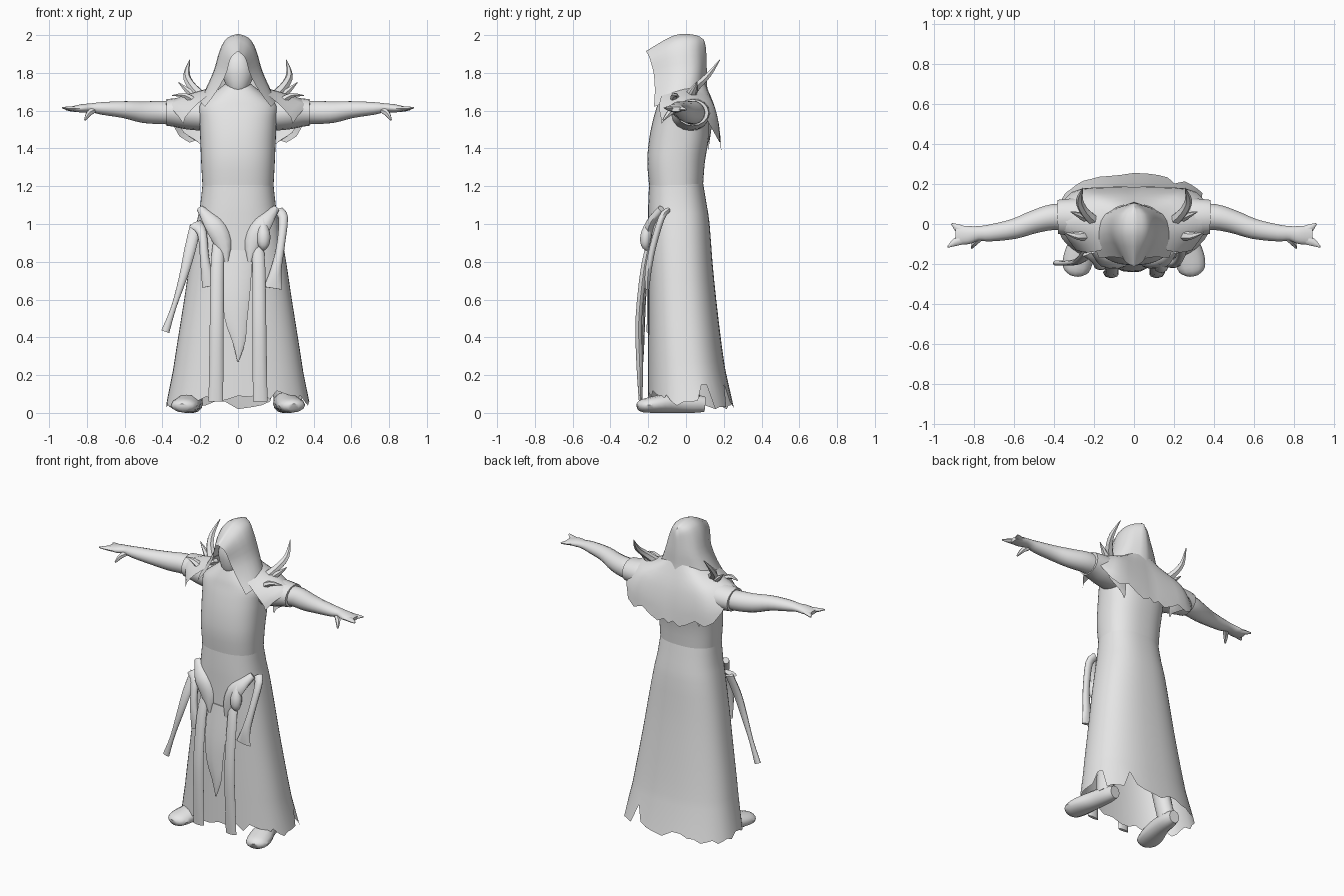
import bpy, bmesh, math, random
from mathutils import Vector

random.seed(4)
cloth = bpy.data.materials.new("plain_grey")
cloth.diffuse_color = (0.8, 0.8, 0.8, 1)


def spline(pts, k):
    """Smoothly resample a list of equal-length tuples, k steps per span."""
    out = []
    for i in range(len(pts) - 1):
        p0, p1, p2, p3 = (pts[max(i - 1, 0)], pts[i], pts[i + 1], pts[min(i + 2, len(pts) - 1)])
        for s in range(k):
            t = s / k
            out.append(tuple(0.5 * (2 * b + (c - a) * t + (2 * a - 5 * b + 4 * c - d) * t * t
                                    + (3 * b - a - 3 * c + d) * t ** 3)
                             for a, b, c, d in zip(p0, p1, p2, p3)))
    return out + [tuple(pts[-1])]


def skin(name, rows, closed=True, caps=False, mirror=False, angle=50):
    """Mesh from rows of points, optionally closed round, capped and mirrored."""
    bm = bmesh.new()
    vr = [[bm.verts.new(p) for p in row] for row in rows]
    n = len(vr[0])
    for a, b in zip(vr, vr[1:]):
        for i in range(n if closed else n - 1):
            j = (i + 1) % n
            bm.faces.new((a[i], a[j], b[j], b[i]))
    if caps:
        bm.faces.new(vr[0])
        bm.faces.new(vr[-1])
    bmesh.ops.remove_doubles(bm, verts=bm.verts, dist=1e-5)
    bmesh.ops.recalc_face_normals(bm, faces=bm.faces)
    me = bpy.data.meshes.new(name)
    bm.to_mesh(me)
    bm.free()
    me.materials.append(cloth)
    for p in me.polygons:
        p.use_smooth = True
    me.set_sharp_from_angle(angle=math.radians(angle))
    ob = bpy.data.objects.new(name, me)
    bpy.context.collection.objects.link(ob)
    if mirror:
        ob.modifiers.new("mirror", "MIRROR")
    return ob


def ring(z, rx, yf, yb, n=48, e=2.4):
    """Rounded horizontal section between a front and a back y."""
    pts = []
    for i in range(n):
        a = 2 * math.pi * i / n
        c, s = math.cos(a), math.sin(a)
        pts.append((rx * math.copysign(abs(c) ** (2 / e), c),
                    (yf + yb) / 2 + (yb - yf) / 2 * math.copysign(abs(s) ** (2 / e), s), z))
    return pts


def tube(name, path, axis=(1, 0, 0), n=10, k=3, mirror=False):
    """Tube along (x, y, z, half width on axis, half thickness)."""
    path = spline(path, k)
    rows = []
    for i, p in enumerate(path):
        t = (Vector(path[min(i + 1, len(path) - 1)][:3]) - Vector(path[max(i - 1, 0)][:3])).normalized()
        w = Vector(axis)
        w = (w - t * w.dot(t)).normalized()
        h = t.cross(w)
        rows.append([Vector(p[:3]) + w * max(p[3], .002) * math.cos(2 * math.pi * j / n)
                     + h * max(p[4], .002) * math.sin(2 * math.pi * j / n) for j in range(n)])
    return skin(name, rows, caps=True, mirror=mirror)


def sheet(name, rows, k=3, jag=0.0):
    """Smooth half sheet mirrored over x, with an optional ragged last row."""
    grid = [spline(r, k) for r in rows]
    grid = [list(c) for c in zip(*[spline(list(col), k) for col in zip(*grid)])]
    if jag:
        grid[-1] = [(x, y, z + random.uniform(-jag, jag)) for x, y, z in grid[-1]]
    return skin(name, grid, closed=False, mirror=True)


# Robe skirt, open below, with a torn hem that is slit deeper at the back
profile = [(1.22, .187, -.195, .09), (1.1, .2, -.2, .11), (1.0, .22, -.2, .125),
           (.8, .255, -.2, .14), (.6, .285, -.2, .16), (.35, .325, -.2, .19), (.22, .345, -.2, .21)]
rows = [ring(*p) for p in spline(profile, 2)]
low = ring(0.02, .385, -.2, .255)
hem = []
for i, (a, b) in enumerate(zip(rows[-1], low)):
    back = b[1] > .08
    f = random.uniform(.75, 1.0) if not back else random.choice((.95, 1.0, .9, .35, .8))
    if not back and b[1] < -.1:
        f = random.uniform(.5, .8)
    hem.append(tuple(Vector(a).lerp(Vector(b), f)))
skin("robe_skirt", rows + [hem])

# Torso and neck
profile = [(1.2, .188, -.195, .09), (1.33, .195, -.205, .1), (1.45, .2, -.195, .12),
           (1.55, .205, -.175, .12), (1.62, .21, -.155, .12), (1.67, .16, -.14, .1), (1.74, .07, -.11, .06)]
skin("torso", [ring(*p) for p in spline(profile, 3)], caps=True)

# Short sleeves, arms and hands
tube("sleeve", [(.14, .02, 1.57, .1, .08), (.26, .03, 1.585, .1, .085), (.34, .035, 1.59, .09, .075),
                (.38, .035, 1.59, .085, .07)], (0, 1, 0), 16, mirror=True)
tube("arm", [(.3, .03, 1.585, .07, .06), (.4, .035, 1.59, .065, .063), (.5, .01, 1.592, .057, .058),
             (.6, -.025, 1.605, .05, .046), (.72, -.045, 1.612, .042, .034), (.78, -.047, 1.615, .036, .024),
             (.83, -.055, 1.612, .046, .022), (.89, -.055, 1.608, .045, .012)], (0, 1, 0), 14, mirror=True)
tube("outer_finger", [(.85, -.075, 1.61, .025, .015), (.89, -.09, 1.612, .02, .012),
                      (.93, -.115, 1.615, .004, .004)], (0, 1, 0), 6, mirror=True)
tube("inner_finger", [(.85, -.035, 1.61, .025, .015), (.88, -.02, 1.608, .02, .012),
                      (.91, .002, 1.605, .004, .004)], (0, 1, 0), 6, mirror=True)
tube("thumb", [(.76, -.06, 1.605, .018, .018), (.79, -.09, 1.585, .016, .016),
               (.81, -.12, 1.55, .005, .005)], (0, 1, 0), 6, mirror=True)

# Pointed hood, from the lapels up to the crown ridge
sheet("hood", [
    [(.175, -.17, 1.62), (.2, -.08, 1.65), (.17, .05, 1.66), (0, .12, 1.66)],
    [(.115, -.165, 1.70), (.165, -.06, 1.72), (.14, .05, 1.73), (0, .112, 1.73)],
    [(.065, -.17, 1.79), (.125, -.05, 1.81), (.105, .06, 1.82), (0, .11, 1.82)],
    [(.045, -.187, 1.86), (.092, -.06, 1.92), (.08, .05, 1.92), (0, .107, 1.91)],
    [(.03, -.198, 1.89), (.055, -.06, 1.977), (.05, .05, 1.977), (0, .103, 1.945)],
    [(0, -.212, 1.915), (0, -.06, 2.0), (0, .05, 2.0), (0, .095, 1.975)]])
# Shadowed face inside the hood
tube("face", [(0, -.07, 1.68, .03, .03), (0, -.075, 1.73, .06, .055), (0, -.065, 1.8, .085, .075),
              (0, -.06, 1.87, .07, .065), (0, -.05, 1.92, .03, .03)], n=16)

# Ragged mantle over the shoulders and back
sheet("mantle", [
    [(0, .1, 1.75), (.07, .09, 1.75), (.13, .05, 1.73), (.17, -.03, 1.71), (.16, -.13, 1.68)],
    [(0, .145, 1.63), (.12, .145, 1.64), (.23, .12, 1.66), (.27, 0, 1.685), (.21, -.14, 1.64)],
    [(0, .17, 1.52), (.14, .175, 1.52), (.28, .15, 1.58), (.33, .01, 1.665), (.25, -.14, 1.6)],
    [(0, .185, 1.4), (.13, .185, 1.41), (.31, .16, 1.49), (.38, .02, 1.65), (.29, -.13, 1.55)]], jag=.03)
# Ragged flap hanging behind each underarm
sheet("back_flap", [
    [(.18, .14, 1.56), (.26, .14, 1.56), (.34, .12, 1.56)],
    [(.17, .13, 1.48), (.23, .13, 1.48), (.31, .12, 1.52)],
    [(.17, .12, 1.4), (.21, .12, 1.42), (.28, .12, 1.47)]], jag=.015)

# Curved shoulder spikes
tube("tall_spike", [(.18, .0, 1.66, .035, .03), (.245, .06, 1.73, .025, .022), (.272, .12, 1.79, .018, .016),
                    (.255, .18, 1.87, .002, .002)], n=6, mirror=True)
tube("side_spike", [(.2, .02, 1.65, .03, .025), (.26, .04, 1.7, .02, .018),
                    (.315, .06, 1.75, .002, .002)], (0, 1, 0), 6, mirror=True)
tube("front_spike", [(.22, -.05, 1.64, .03, .025), (.28, -.06, 1.68, .02, .015),
                     (.35, -.04, 1.68, .002, .002)], (0, 1, 0), 6, mirror=True)

# Long hanging front panels and torn centre panel
tube("front_panel", [(.1, -.185, .92, .03, .015), (.11, -.22, .78, .034, .018), (.113, -.25, .5, .036, .018),
                     (.115, -.245, .25, .038, .018), (.118, -.24, .06, .038, .01)], mirror=True)
tube("torn_panel", [(0, -.195, .86, .08, .012), (-.01, -.22, .65, .075, .012), (-.01, -.228, .5, .06, .012),
                    (.005, -.23, .38, .035, .01), (0, -.23, .27, .003, .004)], n=8)
# Waist folds and pouch
tube("waist_fold", [(.2, -.13, 1.08, .02, .02), (.13, -.19, 1.0, .05, .025), (.08, -.2, .9, .045, .022),
                    (.06, -.205, .8, .01, .01)], mirror=True)
tube("pouch", [(.13, -.19, 1.03, .01, .01), (.135, -.21, .95, .035, .03), (.135, -.215, .89, .03, .025),
               (.135, -.205, .86, .005, .005)])
# Side straps and long tassel
tube("left_strap", [(.215, -.1, 1.07, .03, .015), (.24, -.13, 1.03, .025, .018), (.225, -.175, .88, .022, .018),
                    (.2, -.2, .75, .03, .018), (.185, -.205, .66, .05, .012)])
tube("right_strap", [(-.225, -.14, 1.0, .04, .015), (-.19, -.18, .95, .025, .018), (-.175, -.21, .8, .025, .018),
                     (-.15, -.215, .67, .04, .012)])
tube("tassel", [(-.225, -.13, .99, .03, .015), (-.255, -.17, .86, .03, .016), (-.29, -.19, .72, .022, .015),
                (-.34, -.195, .56, .014, .012), (-.385, -.195, .43, .022, .014)])

# Shoes turned outward, with ankles
tube("shoe", [(.23, .1, .045, .035, .04), (.235, .04, .05, .05, .05), (.25, -.06, .055, .06, .055),
              (.275, -.16, .045, .075, .045), (.29, -.23, .037, .065, .035), (.295, -.255, .03, .03, .02)],
     n=12, mirror=True)
tube("ankle", [(.24, .02, .06, .05, .06), (.22, .0, .2, .05, .06), (.19, -.01, .4, .06, .07)], n=10, mirror=True)
